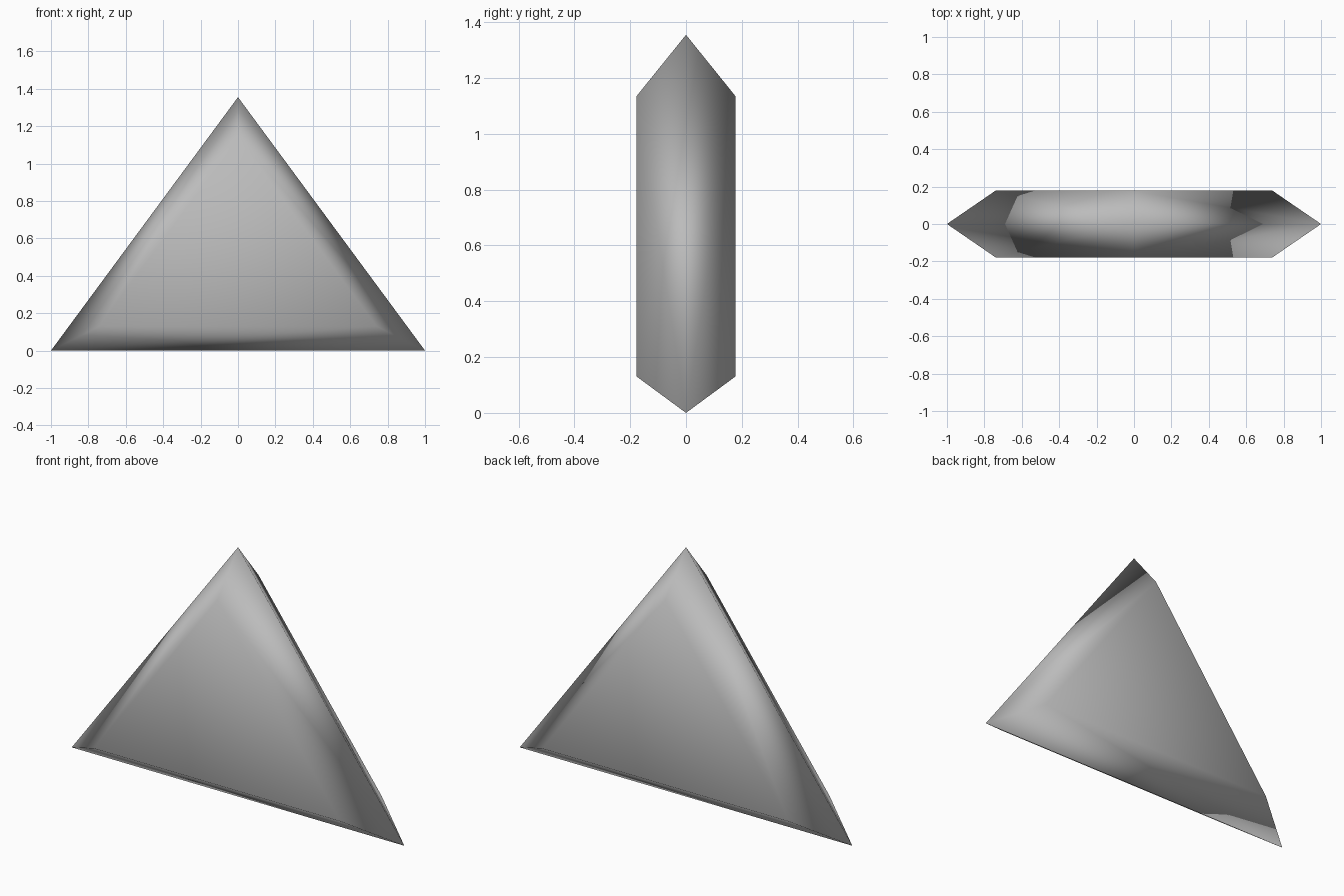
import bpy
import bmesh
import math

if "Cube" in bpy.data.objects:
    bpy.data.objects.remove(bpy.data.objects["Cube"], do_unlink=True)

HALF_WIDTH, HEIGHT = 1.0, 1.355
HALF_DEPTH, INSET = 0.178, 0.131

grey = bpy.data.materials.new("grey")
grey.use_nodes = True
colour = (0.5, 0.5, 0.5, 1.0)
grey.diffuse_color = colour
grey.node_tree.nodes["Principled BSDF"].inputs["Base Color"].default_value = colour


def triangle(bm, inset, y):
    """Upright triangle whose sides are moved inward by the inset."""
    apex = HEIGHT - inset * math.hypot(HALF_WIDTH, HEIGHT) / HALF_WIDTH
    half = (apex - inset) * HALF_WIDTH / HEIGHT
    return [bm.verts.new(p) for p in ((-half, y, inset), (half, y, inset), (0, y, apex))]


# Wide rim triangle with a smaller face triangle in front and behind
bm = bmesh.new()
rim = triangle(bm, 0, 0)
for y in (-HALF_DEPTH, HALF_DEPTH):
    face = triangle(bm, INSET, y)
    bm.faces.new(face)
    for i in range(3):
        j = (i + 1) % 3
        bm.faces.new((rim[i], rim[j], face[j], face[i]))
bmesh.ops.recalc_face_normals(bm, faces=bm.faces)

# Soft shading over the whole body
for f in bm.faces:
    f.smooth = True
mesh = bpy.data.meshes.new("triangle_body")
bm.to_mesh(mesh)
bm.free()
mesh.materials.append(grey)
body = bpy.data.objects.new("triangle_body", mesh)
bpy.context.collection.objects.link(body)
